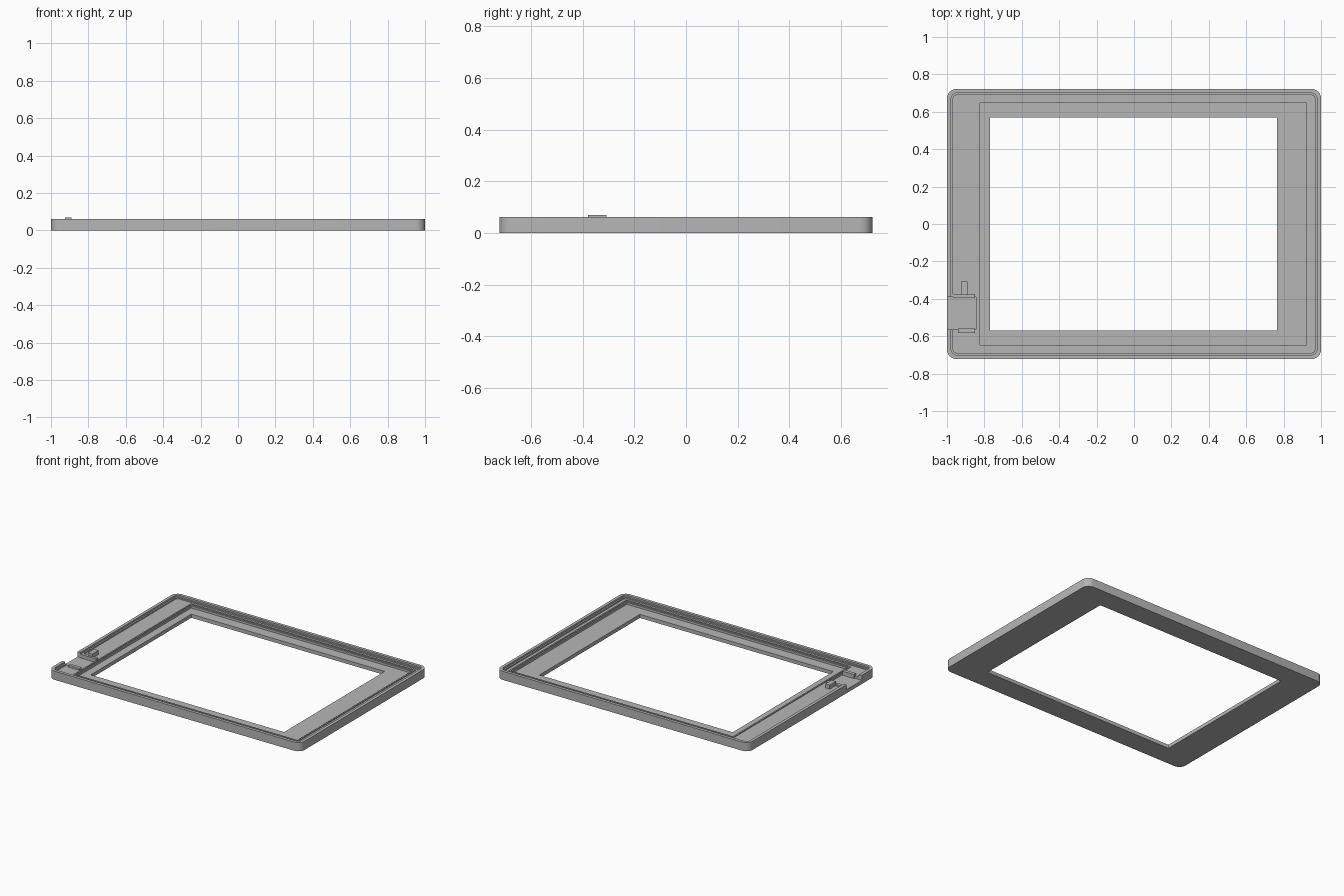
import bpy, bmesh, math

if "Cube" in bpy.data.objects:
    bpy.data.objects.remove(bpy.data.objects["Cube"])

grey = bpy.data.materials.new("mid grey")
grey.use_nodes = True
GREY = (0.47, 0.47, 0.47, 1)
grey.diffuse_color = GREY
grey.node_tree.nodes["Principled BSDF"].inputs["Base Color"].default_value = GREY


def make_object(name, bm):
    bmesh.ops.recalc_face_normals(bm, faces=bm.faces)
    mesh = bpy.data.meshes.new(name)
    bm.to_mesh(mesh)
    bm.free()
    mesh.materials.append(grey)
    obj = bpy.data.objects.new(name, mesh)
    bpy.context.collection.objects.link(obj)
    return obj


def box(name, x, y, z):
    bm = bmesh.new()
    bmesh.ops.create_cube(bm, size=1)
    for v in bm.verts:
        for axis, (low, high) in enumerate((x, y, z)):
            v.co[axis] = low if v.co[axis] < 0 else high
    return make_object(name, bm)


def rounded_ring(bm, x0, x1, y, r, z, steps=6):
    """Rounded rectangle loop from x0 to x1 and -y to y."""
    centres = ((x1 - r, y - r), (x0 + r, y - r), (x0 + r, r - y), (x1 - r, r - y))
    ring = []
    for quarter, (cx, cy) in enumerate(centres):
        for i in range(steps + 1):
            a = (quarter + i / steps) * math.pi / 2
            ring.append(bm.verts.new((cx + r * math.cos(a), cy + r * math.sin(a), z)))
    return ring


# Cross-section of the frame, as successive outlines: left, right, half depth, radius, height
TOP, STEP, LEDGE, RAIL, FLOOR = 0.062, 0.05, 0.041, 0.047, 0.026
outer = (-1, 1, 0.722, 0.05)
lip = (-0.978, 0.978, 0.70, 0.03)
step = (-0.967, 0.967, 0.689, 0.02)
rail_out = (-0.842, 0.942, 0.667, 0.004)
rail_in = (-0.832, 0.932, 0.657, 0.003)
recess = (-0.825, 0.923, 0.647, 0.003)
opening = (-0.77, 0.765, 0.57, 0.002)
section = [(outer, 0), (outer, TOP), (lip, TOP), (lip, STEP), (step, STEP),
           (step, LEDGE), (rail_out, LEDGE), (rail_out, RAIL), (rail_in, RAIL),
           (rail_in, LEDGE), (recess, LEDGE), (recess, FLOOR),
           (opening, FLOOR), (opening, 0)]

bm = bmesh.new()
rings = [rounded_ring(bm, *shape, z) for shape, z in section]
for a, b in zip(rings, rings[1:] + rings[:1]):
    for i in range(len(a)):
        j = (i + 1) % len(a)
        bm.faces.new((a[i], a[j], b[j], b[i]))
frame = make_object("bezel_frame", bm)

# Cable notch through the side wall
cutter = box("notch_cutter", (-1.1, -0.846), (-0.565, -0.39), (FLOOR, 0.2))
cutter.hide_render = True
mod = frame.modifiers.new("notch", "BOOLEAN")
mod.object = cutter
mod.operation = "DIFFERENCE"
mod.solver = "EXACT"
bpy.context.view_layer.objects.active = frame
frame.select_set(True)
bpy.ops.object.modifier_apply(modifier=mod.name)
bpy.data.objects.remove(cutter)
bpy.ops.object.shade_smooth_by_angle(angle=math.radians(30))

# Latch wall and tab behind the notch, and the small stop in front of it
box("latch_wall", (-0.967, -0.85), (-0.395, -0.373), (FLOOR - 0.005, 0.052))
box("latch_tab", (-0.925, -0.89), (-0.38, -0.308), (0.03, 0.07))
box("notch_stop", (-0.942, -0.85), (-0.583, -0.558), (0.02, 0.055))
